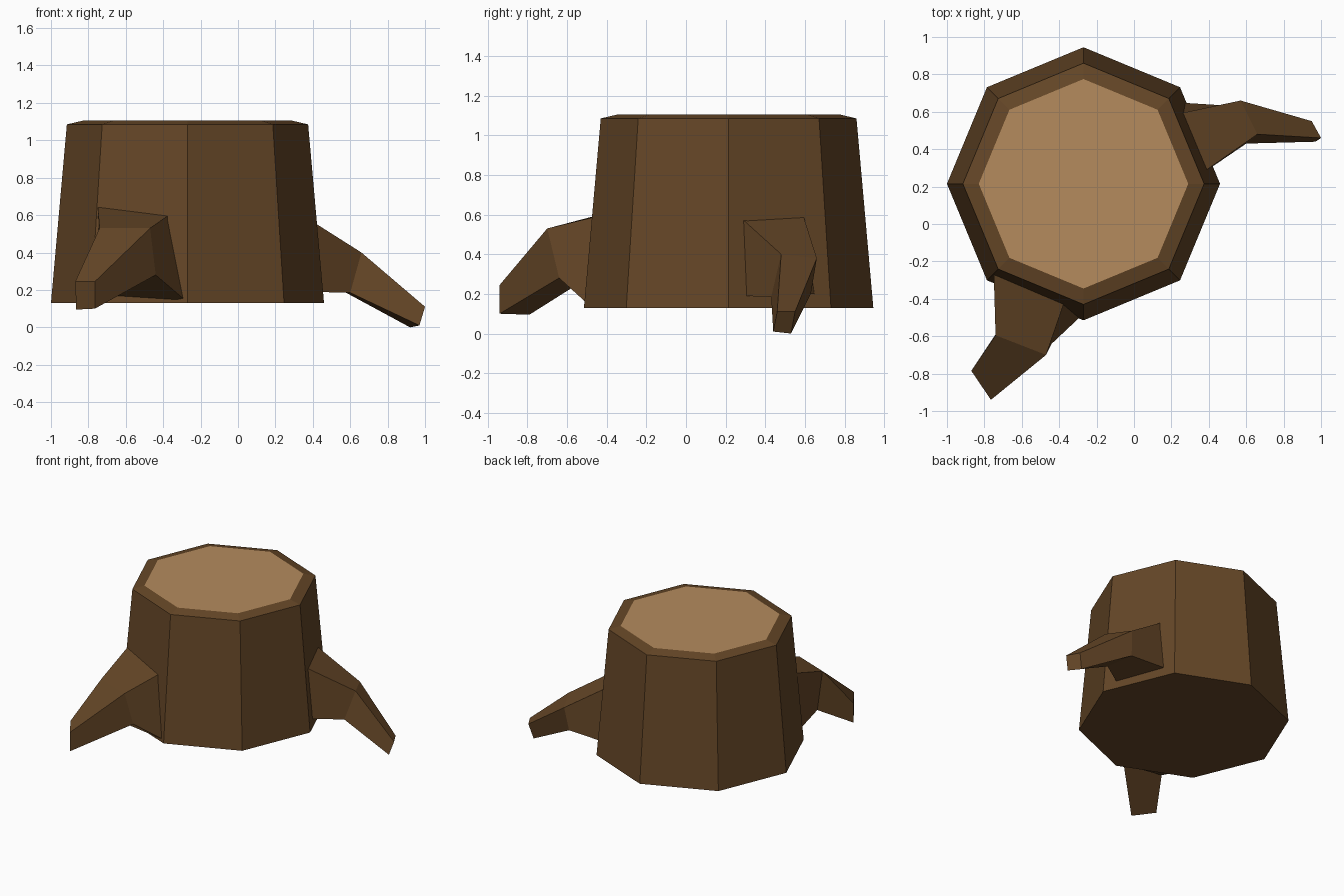
import bpy
import bmesh
import math

if "Cube" in bpy.data.objects:
    bpy.data.objects.remove(bpy.data.objects["Cube"], do_unlink=True)


def make_material(name, colour):
    mat = bpy.data.materials.new(name)
    mat.use_nodes = True
    mat.diffuse_color = (*colour, 1)
    mat.node_tree.nodes["Principled BSDF"].inputs["Base Color"].default_value = (*colour, 1)
    return mat


bark = make_material("bark brown", (0.13, 0.062, 0.02))
wood = make_material("cut wood tan", (0.46, 0.26, 0.11))


def loft(name, rings, materials):
    """Skin closed rings of equal length and cap both ends."""
    bm = bmesh.new()
    loops = [[bm.verts.new(p) for p in ring] for ring in rings]
    for a, b in zip(loops, loops[1:]):
        for i in range(len(a)):
            j = (i + 1) % len(a)
            bm.faces.new((a[i], a[j], b[j], b[i]))
    bm.faces.new(loops[0][::-1])
    bm.faces.new(loops[-1])
    bmesh.ops.recalc_face_normals(bm, faces=bm.faces)
    mesh = bpy.data.meshes.new(name)
    bm.to_mesh(mesh)
    bm.free()
    for mat in materials:
        mesh.materials.append(mat)
    obj = bpy.data.objects.new(name, mesh)
    bpy.context.collection.objects.link(obj)
    return obj


def octagon(radius, z):
    return [(-0.27 + radius * math.cos(i * math.pi / 4),
             0.215 + radius * math.sin(i * math.pi / 4), z) for i in range(8)]


# Tapered trunk with a shallow bark rim around the cut face
trunk = loft("trunk", [octagon(0.73, 0.13), octagon(0.645, 1.085), octagon(0.56, 1.105)],
             [bark, wood])
for face in trunk.data.polygons:
    if face.normal.z > 0.99:
        face.material_index = 1

# Bent roots, each from trunk to knee to tip
loft("left_root", [
    [(0.36, 0.27, 0.59), (0.24, 0.59, 0.60), (0.23, 0.65, 0.20), (0.38, 0.28, 0.19)],
    [(0.66, 0.48, 0.40), (0.57, 0.66, 0.38), (0.55, 0.63, 0.20), (0.60, 0.43, 0.185)],
    [(1.00, 0.46, 0.11), (0.95, 0.55, 0.11), (0.92, 0.53, 0.0), (0.97, 0.44, 0.01)],
], [bark])
loft("front_root", [
    [(-0.75, -0.26, 0.645), (-0.37, -0.41, 0.60), (-0.27, -0.48, 0.135), (-0.73, -0.27, 0.16)],
    [(-0.74, -0.595, 0.53), (-0.47, -0.70, 0.53), (-0.44, -0.64, 0.28), (-0.72, -0.56, 0.24)],
    [(-0.87, -0.785, 0.245), (-0.765, -0.94, 0.245), (-0.765, -0.94, 0.10), (-0.865, -0.79, 0.095)],
], [bark])
